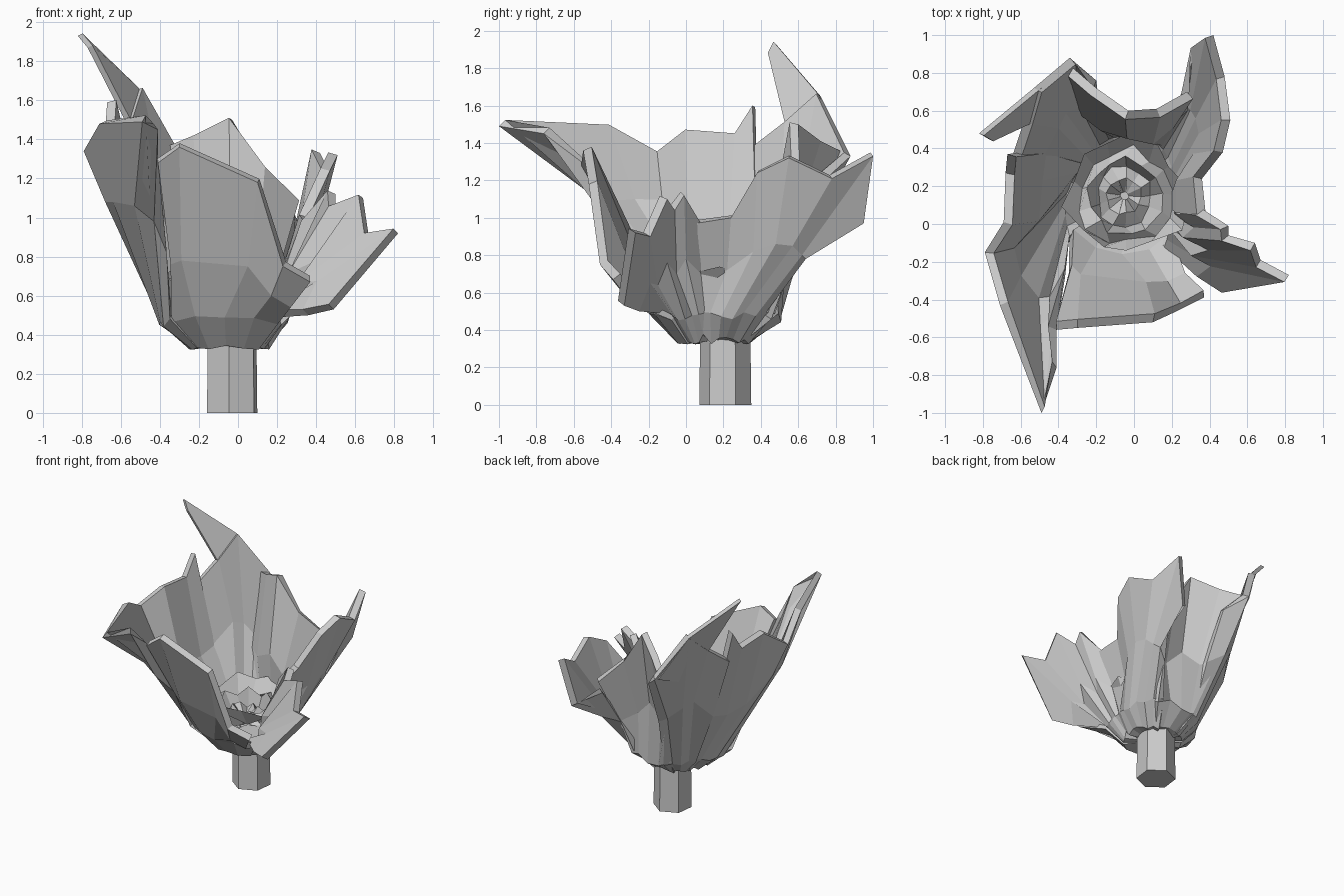
import bpy, random
from math import sin, cos, radians, tau
from mathutils import Vector

CX, CY = -0.05, 0.15          # middle of the cup
random.seed(4)


def finish(name, verts, faces, thick=0):
    me = bpy.data.meshes.new(name)
    me.from_pydata([tuple(v) for v in verts], [], faces)
    ob = bpy.data.objects.new(name, me)
    bpy.context.collection.objects.link(ob)
    if thick:
        m = ob.modifiers.new("thickness", 'SOLIDIFY')
        m.thickness = thick
        m.offset = -1


def loft(name, rows, thick=0, closed=False):
    n = len(rows[0])
    verts = [p for r in rows for p in r]
    faces = []
    for k in range(len(rows) - 1):
        for i in range(n if closed else n - 1):
            j = (i + 1) % n
            faces.append((k*n + i, k*n + j, (k+1)*n + j, (k+1)*n + i))
    finish(name, verts, faces, thick)


def ring_point(deg, r, z):
    return Vector((CX + r*cos(radians(deg)), CY + r*sin(radians(deg)), z))


def petal(name, a0, a1, mid, rim, r0=0.32, r1=0.32):
    """Sheet running from under the cup, over a middle line, to a jagged rim."""
    n = len(rim)
    lerp = [i/(n - 1) for i in range(n)]
    rows = [[ring_point(a0 + (a1-a0)*t, 0.08, 0.34) for t in lerp],
            [ring_point(a0 + (a1-a0)*t, 0.21, 0.35 + random.uniform(-.03, .03)) for t in lerp],
            [ring_point(a0 + (a1-a0)*t, r0 + (r1-r0)*t, 0.47 + random.uniform(-.03, .03)) for t in lerp]]
    loft(name, rows + [mid, rim], 0.05)


# Stem
loft("stem", [[(-0.03 + r*cos(tau*i/6 + 1.45), 0.21 + r*sin(tau*i/6 + 1.45), z)
               for i in range(6)] for r, z in ((0.001, 0), (0.14, 0), (0.135, 0.4), (0.001, 0.4))],
     closed=True)

# Outer petals, counter-clockwise from the front
petal("front_petal", 216, 318,
      [(-.345, -.26, .76), (-.29, -.31, .78), (.05, -.35, .75), (.17, -.34, .6), (.27, -.29, .54)],
      [(-.41, -.56, 1.28), (-.30, -.55, 1.36), (.10, -.52, 1.18), (.23, -.46, .75), (.37, -.39, .67)],
      .36, .34)

petal("right_petal", 312, 350,
      [(.36, -.25, .5), (.43, -.19, .65), (.34, -.15, .64), (.42, -.1, .76),
       (.3, -.05, .7), (.36, 0, .78), (.27, .08, .7)],
      [(.49, -.33, .53), (.82, -.27, .92), (.67, -.19, .9), (.64, -.1, 1.1),
       (.5, -.06, 1.04), (.5, -.01, 1.12), (.36, .08, .97)], .36, .28)

petal("back_right_petal", -15, 62,
      [(.27, .06, .7), (.27, .22, .72), (.36, .36, .82), (.39, .48, .86),
       (.37, .57, .85), (.34, .62, .8), (.29, .64, .78), (.18, .56, .74)],
      [(.38, .05, .97), (.36, .24, 1.0), (.47, .38, 1.24), (.51, .55, 1.32),
       (.48, .78, 1.21), (.42, 1.0, 1.33), (.34, .95, .97), (.25, .69, 1.0)], .28, .37)

petal("back_petal", 56, 114,
      [(.19, .56, .74), (.09, .47, .8), (-.03, .5, .92), (-.16, .54, .85), (-.26, .62, .86)],
      [(.28, .70, 1.08), (.12, .61, 1.25), (-.03, .60, 1.5), (-.2, .72, 1.41), (-.34, .84, 1.35)],
      .37, .35)

petal("back_left_horn_petal", 106, 147,
      [(-.18, .6, .85), (-.3, .66, .93), (-.4, .61, 1.02), (-.44, .53, 1.05), (-.51, .39, .9)],
      [(-.2, .76, 1.22), (-.34, .88, 1.33), (-.53, .72, 1.65), (-.58, .55, 1.5), (-.64, .37, 1.36)],
      .35, .31)

petal("left_petal", 143, 220,
      [(-.51, .39, .9), (-.53, .24, .86), (-.55, .03, .87), (-.68, -.12, 1.08),
       (-.64, -.29, 1.08), (-.53, -.42, 1.06), (-.43, -.42, .98), (-.365, -.28, .82)],
      [(-.67, .37, 1.59), (-.68, .27, 1.44), (-.69, .01, 1.46), (-.79, -.15, 1.34),
       (-.71, -.43, 1.48), (-.49, -1.0, 1.49), (-.41, -.76, 1.45), (-.41, -.56, 1.3)], .31, .39)

# Curled tip of the horn
loft("horn_tip", [[(-.36, .86, 1.33), (-.42, .66, 1.25)],
                  [(-.53, .72, 1.65), (-.58, .54, 1.5)],
                  [(-.82, .48, 1.93), (-.77, .45, 1.87)]], 0.03)

# Ruffled folds inside the cup: uneven bands stepping down to the middle
rows = []
for r, z in ((0.33, 0.72), (0.26, 0.62), (0.21, 0.66), (0.16, 0.56), (0.1, 0.6), (0.02, 0.54)):
    rows.append([ring_point(360*i/13 + random.uniform(-6, 6), r*random.uniform(0.84, 1.08),
                            z + random.uniform(-.04, .04)) for i in range(13)])
loft("inner_folds", rows, closed=True)
